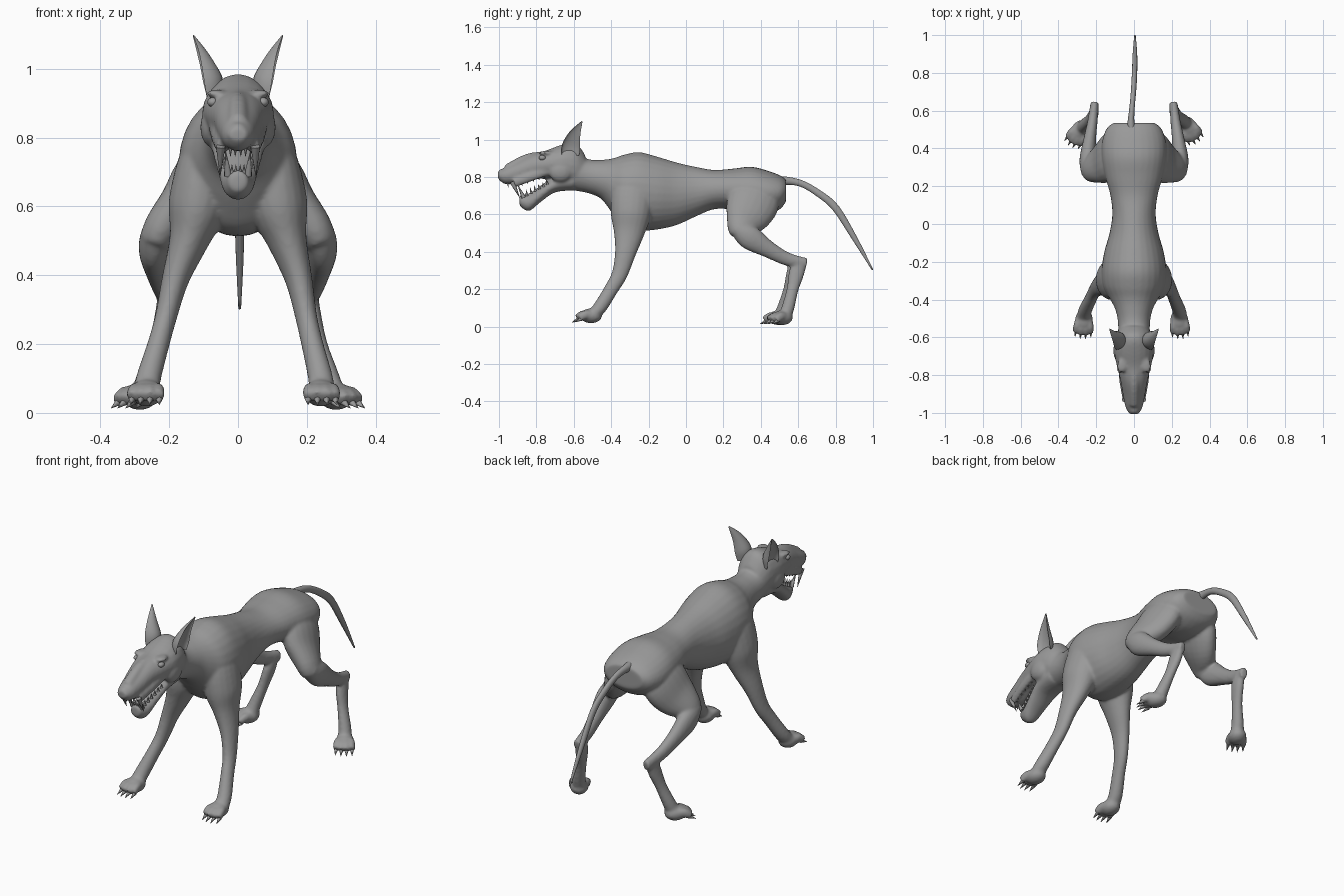
import bpy, bmesh, math
from mathutils import Vector, Matrix

cube = bpy.data.objects.get("Cube")
if cube:
    bpy.data.objects.remove(cube)

hide = bpy.data.materials.new("hide grey")
hide.use_nodes = True
hide.diffuse_color = (0.32, 0.32, 0.32, 1)
hide.node_tree.nodes["Principled BSDF"].inputs["Base Color"].default_value = (0.32, 0.32, 0.32, 1)


def finish(bm, name, voxel=0):
    mesh = bpy.data.meshes.new(name)
    bmesh.ops.recalc_face_normals(bm, faces=bm.faces)
    bm.to_mesh(mesh)
    bm.free()
    mesh.materials.append(hide)
    ob = bpy.data.objects.new(name, mesh)
    bpy.context.collection.objects.link(ob)
    mesh.shade_smooth()
    if voxel:
        remesh = ob.modifiers.new("blend", 'REMESH')
        remesh.mode, remesh.voxel_size, remesh.use_smooth_shade = 'VOXEL', voxel, True
        smooth = ob.modifiers.new("soften", 'SMOOTH')
        smooth.factor, smooth.iterations = 0.5, 8
    return ob


def spline(pts, steps):
    """Catmull-Rom through tuples of any length."""
    out = []
    for i in range(len(pts) - 1):
        a, b, c, d = (pts[max(0, min(len(pts) - 1, i + k))] for k in (-1, 0, 1, 2))
        for n in range(steps):
            t = n / steps
            out.append([q + t / 2 * (r - p + t * (2 * p - 5 * q + 4 * r - s + t * (3 * (q - r) + s - p)))
                        for p, q, r, s in zip(a, b, c, d)])
    return out + [list(pts[-1])]


def loft(bm, pts, sides=20, steps=4, axis=None, cup=1):
    """Skin through (x, y, z, half width, half depth); cup < 0 hollows the outer half."""
    pts = spline(pts, steps)
    rings = []
    for i, (x, y, z, w, h) in enumerate(pts):
        ahead, behind = pts[min(i + 1, len(pts) - 1)], pts[max(i - 1, 0)]
        t = axis or (Vector(ahead[:3]) - Vector(behind[:3])).normalized()
        side = (Vector((1, 0, 0)) - t * t.x).normalized()
        up = t.cross(side)
        ring = []
        for k in range(sides):
            a = math.tau * k / sides
            c = math.cos(a) * (cup if math.cos(a) * x > 0 else 1)
            ring.append(bm.verts.new(Vector((x, y, z)) + side * w * c + up * h * math.sin(a)))
        rings.append(ring)
    for r, q in zip(rings, rings[1:]):
        for k in range(sides):
            j = (k + 1) % sides
            bm.faces.new((r[k], r[j], q[j], q[k]))
    bm.faces.new(rings[0])
    bm.faces.new(rings[-1][::-1])


def sections(rows):
    """(y, top, bottom, half width) to loft points."""
    return [(0, y, (t + b) / 2, w, (t - b) / 2) for y, t, b, w in rows]


def ball(bm, at, size, turn=0):
    m = Matrix.Translation(at) @ Matrix.Rotation(turn, 4, 'Z') @ Matrix.Diagonal((*size, 1))
    bmesh.ops.create_uvsphere(bm, u_segments=16, v_segments=10, radius=1, matrix=m)


def spike(bm, base, tip, r):
    base, tip = Vector(base), Vector(tip)
    d = tip - base
    m = Matrix.Translation((base + tip) / 2) @ d.to_track_quat('Z', 'Y').to_matrix().to_4x4()
    bmesh.ops.create_cone(bm, cap_ends=True, segments=8, radius1=r, radius2=r * 0.08, depth=d.length, matrix=m)


FORWARD = Vector((0, -1, 0))
body, claws, teeth, eyes, ears = (bmesh.new() for _ in range(5))

# Torso and neck
loft(body, sections([(.535, .785, .67, .11), (.505, .808, .63, .145), (.44, .833, .60, .168),
    (.35, .855, .60, .17), (.25, .845, .625, .152), (.15, .838, .628, .125), (.05, .855, .588, .115),
    (-.05, .878, .543, .13), (-.15, .908, .52, .158), (-.25, .933, .513, .172), (-.33, .92, .533, .165),
    (-.39, .9, .60, .132), (-.45, .892, .68, .1), (-.52, .895, .713, .085), (-.6, .93, .728, .085)]),
    sides=28, axis=FORWARD)

# Skull and muzzle
loft(body, sections([(-.54, .92, .73, .07), (-.58, .975, .733, .09), (-.62, .985, .745, .1),
    (-.68, .968, .775, .104), (-.75, .942, .79, .092), (-.83, .922, .785, .072), (-.91, .882, .763, .058),
    (-.97, .852, .763, .045), (-1.005, .828, .79, .026)]), axis=FORWARD)
# Lower jaw, open
loft(body, sections([(-.6, .83, .728, .077), (-.7, .805, .718, .075), (-.78, .752, .664, .06),
    (-.84, .712, .618, .046), (-.89, .705, .645, .028)]), axis=FORWARD)
# Nose ridge and nose pad
loft(body, [(0, -.74, .92, .024, .02), (0, -.85, .902, .026, .022), (0, -.96, .847, .026, .02)])
ball(body, (0, -.982, .818), (.03, .026, .026))

for s in (1, -1):
    def side(pts, dx=0, dy=0):
        """Mirror; the right legs are set slightly differently towards the ground."""
        out = []
        for x, y, z, w, h in pts:
            k = max(0, 1 - z / .5) if s < 0 else 0
            out.append((s * (x + dx * k), y + dy * k, z, w, h))
        return out

    # Cheek, brow and upper lip
    ball(body, (s * .076, -.67, .83), (.034, .065, .058))
    ball(body, (s * .06, -.745, .928), (.03, .045, .012), s * .3)
    loft(body, [(s * .07, -.69, .85, .018, .024), (s * .062, -.82, .805, .017, .025),
                (s * .046, -.92, .768, .016, .025)])
    # Eye
    ball(eyes, (s * .073, -.768, .903), (.016, .019, .014))
    # Ear
    loft(ears, [(s * .09, -.618, .915, .045, .046), (s * .1, -.614, .965, .056, .049),
                (s * .112, -.594, 1.03, .032, .031), (s * .131, -.556, 1.097, .003, .003)], cup=-.4)

    # Foreleg
    loft(body, side([(.08, -.27, .82, .05, .08), (.105, -.285, .72, .072, .11), (.118, -.295, .6, .085, .108),
        (.143, -.305, .5, .058, .082), (.176, -.325, .39, .04, .056), (.198, -.355, .28, .032, .043),
        (.216, -.4, .2, .032, .038), (.238, -.455, .11, .036, .037), (.244, -.49, .07, .038, .033)], .025))
    # Thigh, shank and hock
    loft(body, side([(.075, .39, .76, .06, .10), (.115, .365, .68, .075, .138), (.16, .33, .6, .07, .125),
        (.222, .295, .53, .056, .08), (.243, .285, .485, .04, .05)]))
    loft(body, side([(.235, .275, .525, .045, .045), (.245, .34, .477, .044, .065), (.235, .44, .414, .034, .046),
        (.22, .54, .362, .027, .036), (.208, .645, .337, .022, .03)]))
    loft(body, side([(.21, .615, .355, .022, .034), (.215, .592, .29, .026, .042), (.235, .57, .2, .025, .032),
        (.262, .548, .11, .031, .034), (.272, .535, .07, .035, .035)], 0, -.03))

    # Paws with four toes and claws each
    right = s < 0
    for x, y, z, yaw in ((.24 + .025 * right, -.508, .058, .06),
                         (.285, .515 - .02 * right, .048, .55)):
        heading = Matrix.Rotation(s * yaw, 3, 'Z')
        heel = Vector((s * x, y, z))
        ball(body, heel, (.048, .06, .04), s * yaw)
        for n in (-1.5, -.5, .5, 1.5):
            def at(px, py, pz):
                return heel + heading @ Vector((px, py, pz))
            reach = -.08 + .01 * abs(n)
            loft(body, [(*at(n * .02, -.01, .006), .019, .024), (*at(n * .024, reach + .028, .004), .019, .024),
                        (*at(n * .026, reach, -.012), .016, .02)], sides=12)
            spike(claws, at(n * .026, reach + .012, -.016), at(n * .028, reach - .026, -.034), .011)

    # Fangs and cheek teeth
    spike(teeth, (s * .05, -.93, .775), (s * .052, -.888, .688), .014)
    spike(teeth, (s * .029, -.868, .69), (s * .036, -.9, .76), .012)
    for n in range(6):
        f = n / 5
        spike(teeth, (s * (.05 + .012 * f), -.88 + .15 * f, .785 + .045 * f),
              (s * (.05 + .012 * f), -.875 + .15 * f, .752 + .053 * f), .009)
        spike(teeth, (s * (.032 + .024 * f), -.85 + .11 * f, .7 + .06 * f),
              (s * (.035 + .024 * f), -.855 + .11 * f, .735 + .047 * f), .008)
    for n in (.008, .022):
        spike(teeth, (s * n, -.955, .778), (s * n, -.95, .745), .007)
        spike(teeth, (s * n * .8, -.875, .695), (s * n * .8, -.885, .722), .006)

finish(body, "body", .0075)
finish(ears, "ears")
finish(eyes, "eyes")
finish(claws, "claws")
finish(teeth, "teeth")

# Tail
tail = bmesh.new()
loft(tail, [(-.012, .48, .775, .03, .03), (-.016, .54, .78, .018, .022), (-.01, .62, .764, .014, .018),
    (-.002, .71, .712, .014, .019), (.003, .8, .635, .014, .02), (.005, .9, .475, .012, .015),
    (.005, .998, .303, .004, .004)], sides=14)
finish(tail, "tail")

# Keep claw, tooth and ear edges crisp
for name in ("claws", "teeth", "ears"):
    ob = bpy.data.objects[name]
    bpy.context.view_layer.objects.active = ob
    bpy.ops.object.select_all(action='DESELECT')
    ob.select_set(True)
    bpy.ops.object.shade_smooth_by_angle(angle=math.radians(50))
